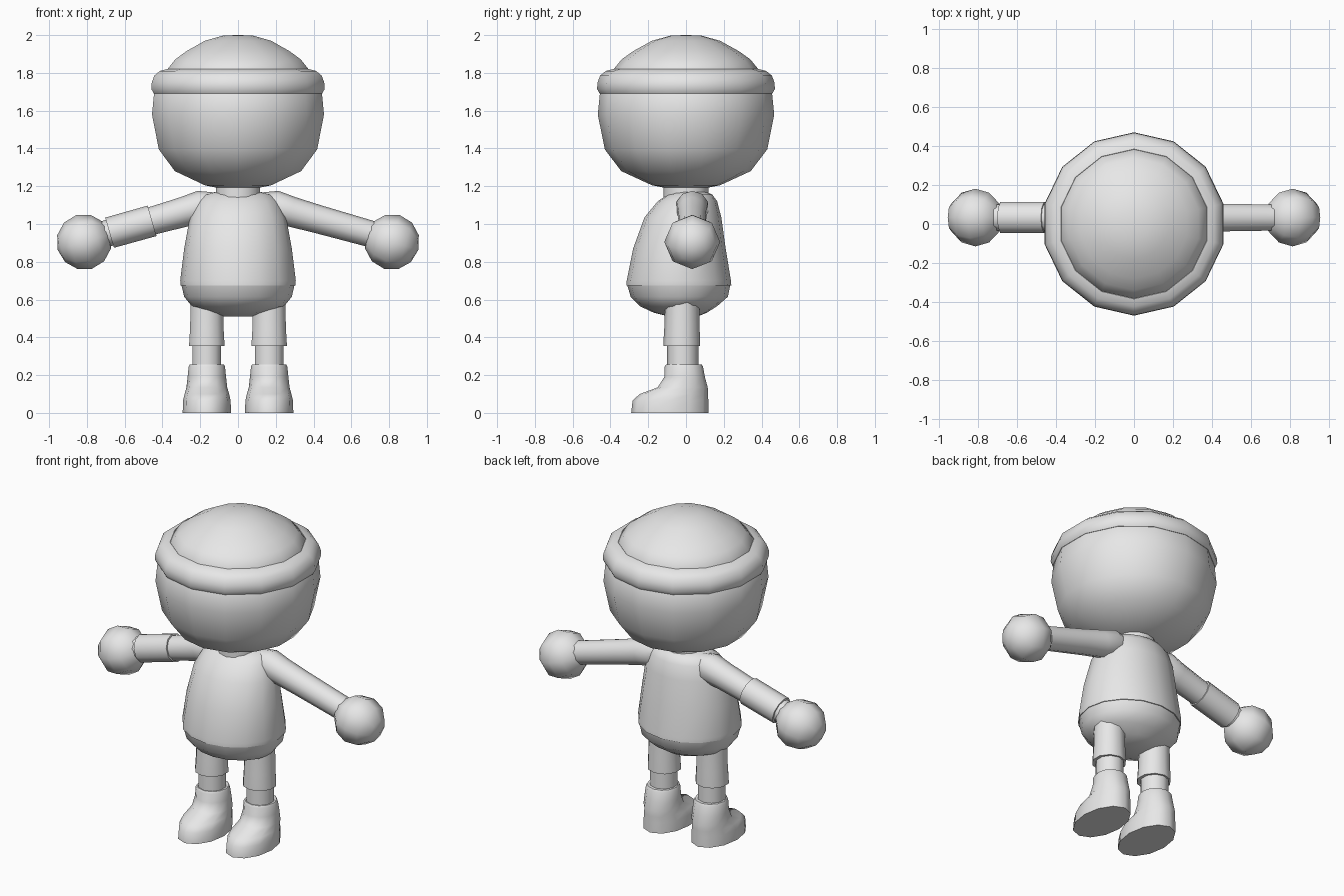
import bpy, bmesh, math
from mathutils import Vector

if "Cube" in bpy.data.objects:
    bpy.data.objects.remove(bpy.data.objects["Cube"])

grey = bpy.data.materials.new("plain grey")
grey.diffuse_color = (0.8, 0.8, 0.8, 1)
grey.use_nodes = True
grey.node_tree.nodes["Principled BSDF"].inputs["Base Color"].default_value = grey.diffuse_color


def loft(name, sections, n, u=(1, 0, 0), v=(0, 1, 0), angle=40):
    """Skin elliptical rings (centre, radius along u, radius along v)."""
    u, v = Vector(u), Vector(v)
    bm = bmesh.new()
    rings = []
    for c, ru, rv in sections:
        ring = []
        for i in range(n):
            a = math.tau * i / n + math.pi / 2
            ring.append(bm.verts.new(Vector(c) + u * ru * math.cos(a) + v * rv * math.sin(a)))
        rings.append(ring)
    for a, b in zip(rings, rings[1:]):
        for i in range(n):
            j = (i + 1) % n
            bm.faces.new((a[i], a[j], b[j], b[i]))
    for k in (0, -1):
        if sections[k][1] > 0:
            bm.faces.new(rings[k])
    bmesh.ops.remove_doubles(bm, verts=bm.verts, dist=1e-5)
    bmesh.ops.recalc_face_normals(bm, faces=bm.faces)
    me = bpy.data.meshes.new(name)
    bm.to_mesh(me)
    bm.free()
    me.materials.append(grey)
    ob = bpy.data.objects.new(name, me)
    bpy.context.collection.objects.link(ob)
    bpy.context.view_layer.objects.active = ob
    ob.select_set(True)
    bpy.ops.object.shade_smooth_by_angle(angle=math.radians(angle))
    ob.select_set(False)
    return ob


def lathe(name, profile, n, **kw):
    """Round part about the z axis from (radius, height) pairs."""
    return loft(name, [((0, 0, z), r, r) for r, z in profile], n, **kw)


def span(z, half_x, y0, y1, x=0):
    """Horizontal ring given by its half width and its front and back limits."""
    return ((x, (y0 + y1) / 2, z), half_x, (y1 - y0) / 2)


# Head and knitted cap
lathe("head", [(0, 1.17), (.18, 1.205), (.343, 1.28), (.43, 1.395), (.467, 1.58),
               (.455, 1.70), (.40, 1.78), (0, 1.8)], 14)
lathe("cap_band", [(.40, 1.69), (.458, 1.692), (.471, 1.715), (.468, 1.75), (.455, 1.785),
                   (.425, 1.81), (.385, 1.82), (.36, 1.80)], 14, angle=50)
lathe("cap_dome", [(.385, 1.80), (.383, 1.82), (.34, 1.872), (.28, 1.915),
                   (.18, 1.97), (.08, 1.998), (0, 2.0)], 14)

# Neck, shirt and seat of the trousers
lathe("neck", [(.12, 1.10), (.12, 1.22)], 14)
loft("shirt", [span(.675, .303, -.315, .24), span(.70, .306, -.314, .238),
               span(.87, .285, -.28, .21), span(1.035, .255, -.22, .187),
               span(1.12, .215, -.15, .165), span(1.155, .18, -.10, .14),
               span(1.17, .12, -.07, .11)], 16)
loft("trouser_seat", [span(.51, .08, -.09, .06), span(.53, .14, -.17, .11),
                      span(.565, .245, -.245, .165), span(.615, .285, -.293, .222),
                      span(.68, .30, -.312, .235)], 16, angle=60)

for s, side in ((-1, "left"), (1, "right")):
    # Arms slope outwards from the shoulders
    d = Vector((s * .96, 0, -.28)).normalized()
    across = d.cross(Vector((0, 1, 0)))

    def arm_ring(x, r):
        return ((s * x, .033, 1.077 - .28 * (x - .24)), r, r)

    frame = dict(u=(0, 1, 0), v=across)
    loft(side + "_arm", [arm_ring(.12, .06), arm_ring(.19, .088), arm_ring(.28, .08),
                         arm_ring(.42, .075), arm_ring(.72, .07)], 10, **frame)

    # Round hand, with its poles along the arm
    hand = Vector((s * .815, .033, .905))
    loft(side + "_hand", [(hand - d * .146 * math.cos(math.pi * k / 6),
                           .148 * math.sin(math.pi * k / 6),
                           .148 * math.sin(math.pi * k / 6)) for k in range(7)],
         8, angle=60, **frame)

    # Trouser leg, shin and boot
    x = s * .165
    loft(side + "_trouser_leg", [span(.355, .098, -.12, .075, x), span(.37, .098, -.12, .075, x),
                                 span(.45, .093, -.115, .072, x), span(.60, .09, -.11, .07, x)], 10)
    loft(side + "_shin", [span(.24, .08, -.10, .065, x), span(.40, .08, -.10, .065, x)], 10)
    loft(side + "_boot", [span(0, .128, -.29, .118, x), span(.065, .126, -.283, .118, x),
                          span(.10, .118, -.245, .117, x), span(.135, .108, -.15, .115, x),
                          span(.19, .102, -.115, .10, x), span(.245, .096, -.113, .09, x),
                          span(.257, .09, -.105, .083, x)], 12, angle=50)

    # Wrist cuff on one arm only
    if s < 0:
        loft("wrist_cuff", [arm_ring(.455, .084), arm_ring(.68, .083)], 10, **frame)
